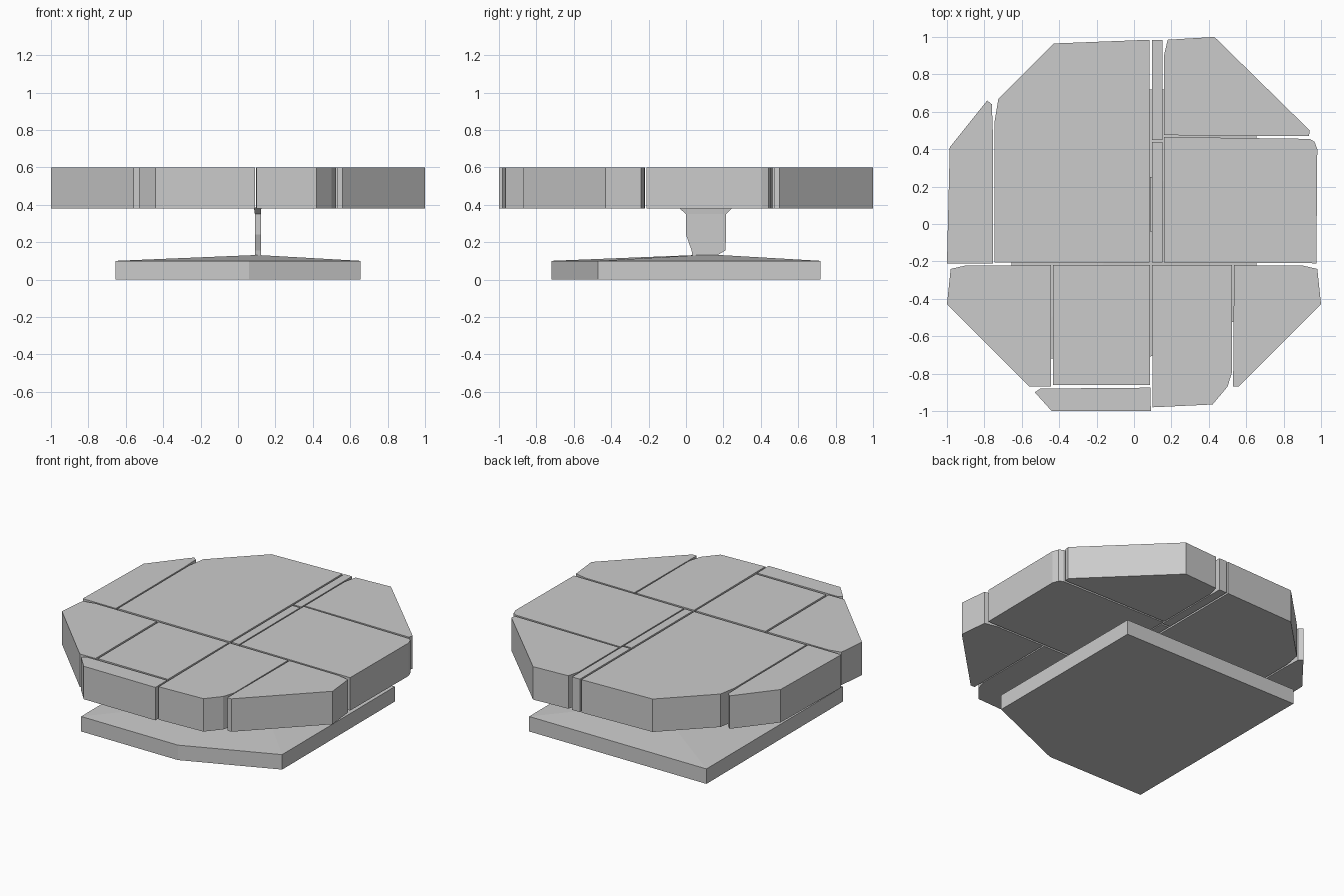
import bpy, bmesh

if "Cube" in bpy.data.objects:
    bpy.data.objects.remove(bpy.data.objects["Cube"])

def loft(name, rings):
    """Skin matching rings of 3D points and cap both ends."""
    bm = bmesh.new()
    loops = [[bm.verts.new(p) for p in ring] for ring in rings]
    n = len(loops[0])
    for a, b in zip(loops, loops[1:]):
        for i in range(n):
            j = (i + 1) % n
            bm.faces.new((a[i], a[j], b[j], b[i]))
    bm.faces.new(loops[0])
    bm.faces.new(loops[-1])
    bmesh.ops.recalc_face_normals(bm, faces=bm.faces)
    me = bpy.data.meshes.new(name)
    bm.to_mesh(me)
    bm.free()
    ob = bpy.data.objects.new(name, me)
    bpy.context.collection.objects.link(ob)
    return ob

def at(outline, z):
    return [(x, y, z) for x, y in outline]

# Paving slabs of the round top, seen from above
slabs = {
    "slab_far_left": [(-1, -.21), (-.755, -.21), (-.755, .5), (-.76, .64), (-.785, .66), (-.985, .41)],
    "slab_back_left": [(-.745, -.205), (.083, -.205), (.083, .985), (-.43, .965), (-.725, .67), (-.745, .55)],
    "strip_back": [(.095, .45), (.152, .45), (.152, .985), (.095, .985)],
    "strip_middle": [(.095, -.205), (.152, -.205), (.152, .438), (.095, .438)],
    "slab_back_right": [(.16, .475), (.935, .47), (.94, .5), (.43, 1), (.18, .985), (.16, .9)],
    "slab_right": [(.16, -.205), (.975, -.21), (.98, .4), (.965, .44), (.94, .455), (.16, .465)],
    "slab_front_left": [(-1, -.43), (-.56, -.87), (-.445, -.868), (-.445, -.22), (-.9, -.222), (-.98, -.24)],
    "slab_front_middle": [(-.432, -.862), (.085, -.862), (.085, -.22), (-.432, -.22)],
    "slab_front_edge": [(-.53, -.9), (-.44, -1), (.09, -1), (.088, -.875), (-.5, -.88)],
    "slab_front_right": [(.095, -.22), (.1, -.98), (.42, -.965), (.5, -.87), (.525, -.79), (.525, -.22)],
    "slab_far_right": [(.535, -.22), (.53, -.87), (.56, -.87), (1, -.43), (.98, -.24), (.9, -.222)],
}
for name, outline in slabs.items():
    loft(name, [at(outline, .38), at(outline, .6)])

# Base plate with one cut corner, its top rising gently to the stem
base = [(-.655, -.72), (.06, -.72), (.655, -.47), (.655, .72), (-.655, .72)]
peak = [(.07, .03), (.1, .03), (.125, .06), (.125, .2), (.07, .2)]
loft("base_plate", [at(base, 0), at(base, .1), at(peak, .13)])

# Flat blade-like stem flaring under the top
def blade(x0, x1, y0, y1, z):
    return [(x0, y0, z), (x1, y0, z), (x1, y1, z), (x0, y1, z)]

loft("stem", [blade(.09, .122, .035, .15, .12), blade(.09, .122, .03, .21, .155),
              blade(.09, .122, 0, .215, .24), blade(.09, .122, 0, .215, .35),
              blade(.085, .125, -.04, .25, .385)])
